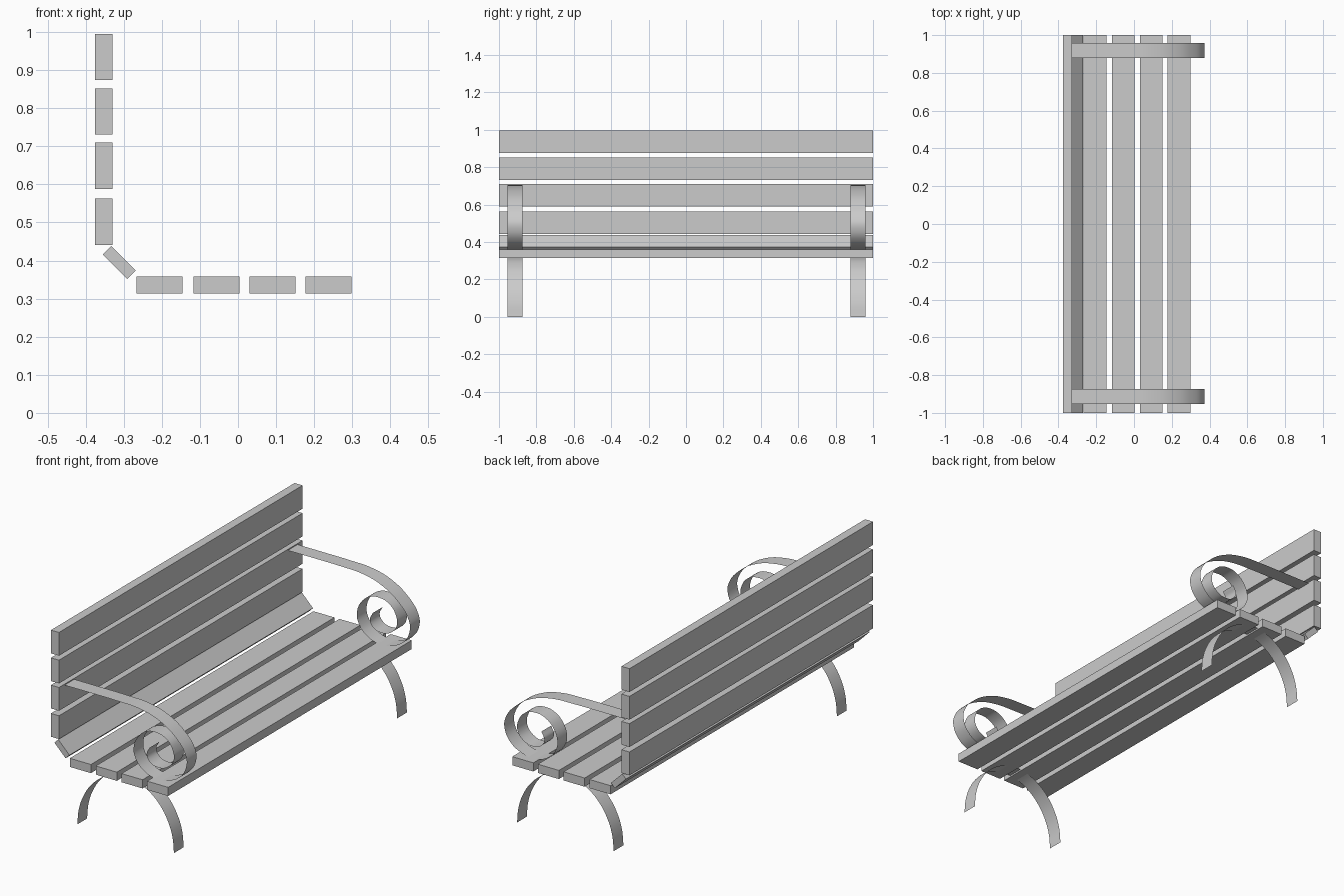
import bpy
import math

if "Cube" in bpy.data.objects:
    bpy.data.objects.remove(bpy.data.objects["Cube"])


def slat(name, x, z, width, thick, angle=0.0):
    """Full-length plank, its width turned about the y axis."""
    bpy.ops.mesh.primitive_cube_add(size=1, location=(x, 0, z))
    ob = bpy.context.object
    ob.name = name
    ob.scale = (width, 2.0, thick)
    ob.rotation_euler = (0, angle, 0)
    return ob


def ribbon(name, points, y):
    """Thin flat metal strip following a smooth x-z path."""
    cu = bpy.data.curves.new(name, 'CURVE')
    cu.dimensions = '2D'
    cu.fill_mode = 'NONE'
    cu.extrude = 0.04
    cu.resolution_u = 6
    sp = cu.splines.new('BEZIER')
    sp.bezier_points.add(len(points) - 1)
    for bp, (x, z) in zip(sp.bezier_points, points):
        bp.co = (x, z, 0)
        bp.handle_left_type = bp.handle_right_type = 'AUTO'
    ob = bpy.data.objects.new(name, cu)
    bpy.context.collection.objects.link(ob)
    ob.location.y = y
    ob.rotation_euler.x = math.pi / 2
    bpy.ops.object.select_all(action='DESELECT')
    ob.select_set(True)
    bpy.context.view_layer.objects.active = ob
    bpy.ops.object.convert(target='MESH')
    bpy.ops.object.shade_smooth()


# Backrest, seat and the slanted slat joining them
for i, z in enumerate((0.502, 0.649, 0.791, 0.935)):
    slat(f"back_slat_{i + 1}", -0.352, z, 0.046, 0.121)
for i, x in enumerate((-0.206, -0.057, 0.091, 0.238)):
    slat(f"seat_slat_{i + 1}", x, 0.336, 0.121, 0.045)
slat("corner_slat", -0.312, 0.395, 0.091, 0.031, math.radians(45))

# Armrest running forward into a scroll that rests on the seat
arm = [(-0.33, 0.704), (-0.18, 0.704), (-0.02, 0.703), (0.10, 0.697),
       (0.21, 0.667), (0.31, 0.602), (0.365, 0.53), (0.372, 0.475),
       (0.335, 0.405), (0.27, 0.368), (0.195, 0.358), (0.125, 0.382),
       (0.078, 0.435), (0.068, 0.485), (0.095, 0.552), (0.14, 0.588),
       (0.19, 0.599), (0.255, 0.581), (0.293, 0.53), (0.297, 0.48),
       (0.262, 0.435), (0.205, 0.42), (0.16, 0.437), (0.143, 0.472),
       (0.16, 0.51)]

# Elliptical arch forming the front and rear feet
legs = [(0.022 - 0.278 * math.cos(math.pi * i / 12),
         0.322 * math.sin(math.pi * i / 12)) for i in range(13)]

for side, y in (("near", -0.914), ("far", 0.919)):
    ribbon(f"armrest_{side}", arm, y)
    ribbon(f"leg_arch_{side}", legs, y)
